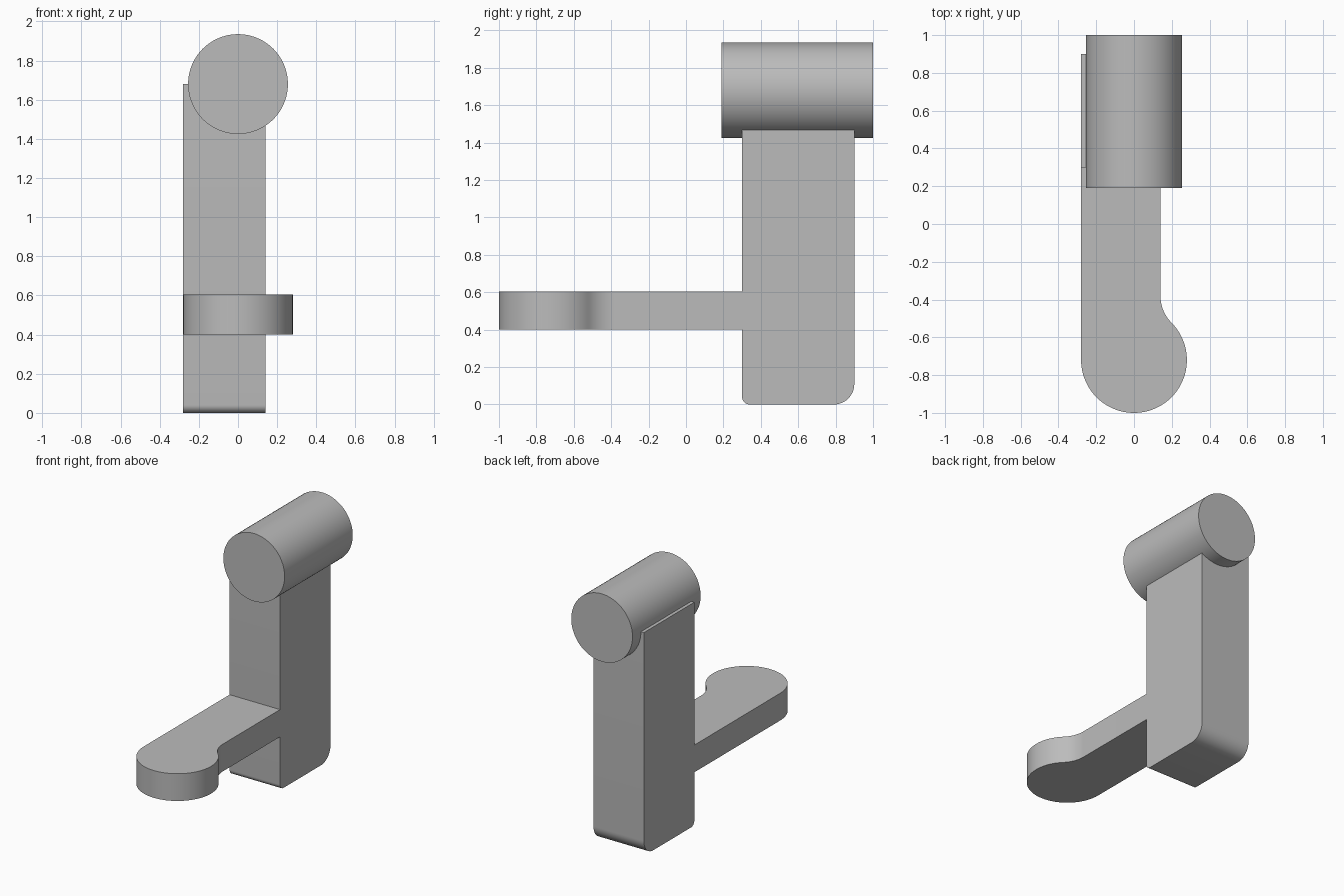
import bpy
import bmesh
from math import radians, pi, cos, sin, atan2, hypot
from mathutils import Vector

cube = bpy.data.objects.get("Cube")
if cube:
    bpy.data.objects.remove(cube, do_unlink=True)

grey = bpy.data.materials.new("plain grey")
grey.use_nodes = True
GREY = (0.5, 0.5, 0.5, 1)
grey.diffuse_color = GREY
grey.node_tree.nodes["Principled BSDF"].inputs["Base Color"].default_value = GREY


def arc(cx, cy, r, start, end, steps):
    """Points along an arc, angles in radians."""
    angles = [start + (end - start) * i / steps for i in range(steps + 1)]
    return [(cx + r * cos(a), cy + r * sin(a)) for a in angles]


def extrude(name, outline, place, direction):
    """Solid made by sweeping a flat outline along a direction."""
    bm = bmesh.new()
    face = bm.faces.new([bm.verts.new(place(u, v)) for u, v in outline])
    swept = bmesh.ops.extrude_face_region(bm, geom=[face])["geom"]
    moved = [g for g in swept if isinstance(g, bmesh.types.BMVert)]
    bmesh.ops.translate(bm, verts=moved, vec=Vector(direction))
    bmesh.ops.recalc_face_normals(bm, faces=bm.faces)
    mesh = bpy.data.meshes.new(name)
    bm.to_mesh(mesh)
    bm.free()
    mesh.materials.append(grey)
    obj = bpy.data.objects.new(name, mesh)
    bpy.context.collection.objects.link(obj)
    bpy.ops.object.select_all(action='DESELECT')
    obj.select_set(True)
    bpy.context.view_layer.objects.active = obj
    bpy.ops.object.shade_smooth_by_angle(angle=radians(30))
    return obj


LEFT, RIGHT = -0.28, 0.14     # shared side planes of post and arm
FRONT, BACK = 0.30, 0.90      # post depth
AXIS_Z = 1.68                 # barrel axis height

# Upright post: side profile with rounded lower corners
small, large = 0.04, 0.11
post = (arc(FRONT + small, small, small, pi, 1.5 * pi, 8)
        + arc(BACK - large, large, large, 1.5 * pi, 2 * pi, 12)
        + [(BACK, AXIS_Z), (FRONT, AXIS_Z)])
extrude("upright_post", post, lambda y, z: (LEFT, y, z), (RIGHT - LEFT, 0, 0))

# Arm: flat plan with a round pad, blended into the straight edge by a fillet
pad_y, pad_r = -0.72, 0.28
fillet_r, fillet_y = 0.203, -0.38
fillet_x = RIGHT + fillet_r
blend = atan2(fillet_y - pad_y, fillet_x)
arm = ([(LEFT, FRONT)]
       + arc(0, pad_y, pad_r, -pi, blend, 56)
       + arc(fillet_x, fillet_y, fillet_r, pi + blend, pi, 12)[1:]
       + [(RIGHT, FRONT)])
extrude("arm_with_pad", arm, lambda x, y: (x, y, 0.40), (0, 0, 0.205))

# Barrel across the top of the post
barrel = arc(0, AXIS_Z, 0.255, 0, 2 * pi, 72)[:-1]
extrude("top_barrel", barrel, lambda x, z: (x, 0.19, z), (0, 0.81, 0))
